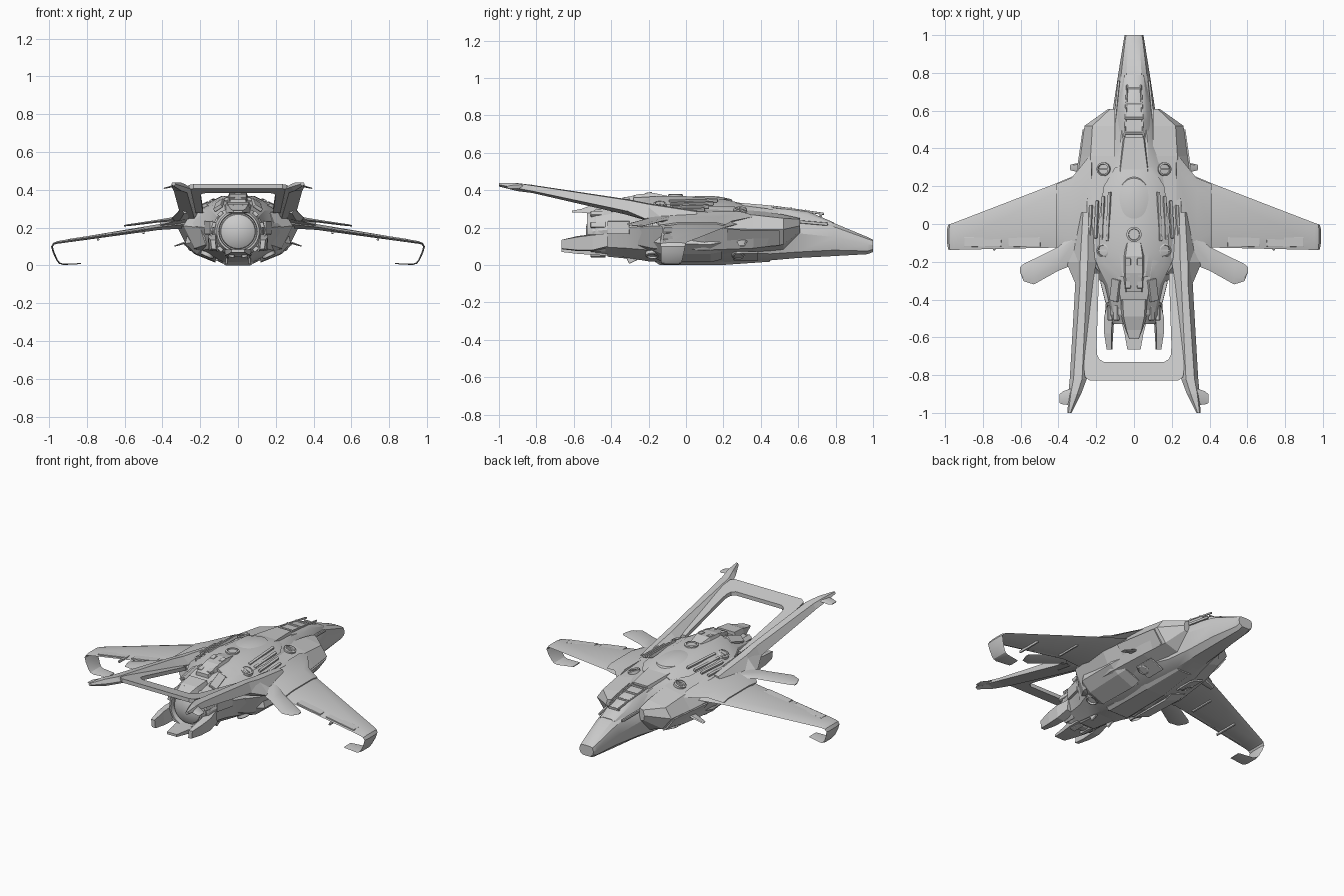
import bpy, bmesh, math
from mathutils import Matrix, Vector


def finish(name, bm, mirror=False, bevel=0, smooth=False):
    bmesh.ops.recalc_face_normals(bm, faces=bm.faces)
    me = bpy.data.meshes.new(name)
    bm.to_mesh(me)
    bm.free()
    ob = bpy.data.objects.new(name, me)
    bpy.context.collection.objects.link(ob)
    if mirror:
        ob.modifiers.new("mirror", 'MIRROR').use_mirror_merge = False
    if bevel:
        b = ob.modifiers.new("bevel", 'BEVEL')
        b.width, b.segments, b.limit_method = bevel, 2, 'ANGLE'
    if smooth:
        bpy.ops.object.select_all(action='DESELECT')
        ob.select_set(True)
        bpy.context.view_layer.objects.active = ob
        bpy.ops.object.shade_smooth_by_angle(angle=math.radians(28))
    return ob


def loft(name, rings, **kw):
    """Skin a list of equal-length point rings and cap the ends."""
    bm = bmesh.new()
    vs = [[bm.verts.new(p) for p in r] for r in rings]
    n = len(rings[0])
    for a, b in zip(vs, vs[1:]):
        for i in range(n):
            bm.faces.new((a[i], a[(i + 1) % n], b[(i + 1) % n], b[i]))
    bm.faces.new(vs[0])
    bm.faces.new(vs[-1][::-1])
    return finish(name, bm, **kw)


def body(name, rows, **kw):
    """Symmetric loft along y; each row is y, then (x, z) pairs from top to bottom."""
    rings = []
    for y, *p in rows:
        half = [(p[i], p[i + 1]) for i in range(0, len(p), 2)]
        rings.append([(x, y, z) for x, z in half] + [(-x, y, z) for x, z in half[::-1]])
    return loft(name, rings, **kw)


def side(name, rows, **kw):
    """Mirrored loft along y; each row is y, then (x, z) pairs around the section."""
    return loft(name, [[(p[i], y, p[i + 1]) for i in range(0, len(p), 2)] for y, *p in rows],
                mirror=True, **kw)


def wing(name, st, mirror=True):
    """Thin aerofoil along an x-z path; stations are x, z, leading y, trailing y, thickness."""
    rings = []
    for i, (x, z, le, te, t) in enumerate(st):
        a, b = st[max(i - 1, 0)], st[min(i + 1, len(st) - 1)]
        d = Vector((b[0] - a[0], b[1] - a[1])).normalized()
        nx, nz = -d.y * t / 2, d.x * t / 2
        ys = [le - (le - te) * f for f in (0.15, 0.75)]
        rings.append([(x, le, z), (x + nx, ys[0], z + nz), (x + nx, ys[1], z + nz), (x, te, z),
                      (x - nx, ys[1], z - nz), (x - nx, ys[0], z - nz)])
    return loft(name, rings, mirror=mirror, smooth=True)


def box(name, loc, size, rot=(0, 0, 0), mirror=False, bevel=0.004):
    bm = bmesh.new()
    m = Matrix.Translation(loc)
    for a, ax in zip(rot, 'XYZ'):
        m = m @ Matrix.Rotation(math.radians(a), 4, ax)
    bmesh.ops.create_cube(bm, size=1, matrix=m @ Matrix.Diagonal((*size, 1)))
    return finish(name, bm, mirror=mirror, bevel=bevel)


def turned(name, loc, prof, axis='Z', tilt=0, mirror=False, seg=32, sx=1, sy=1):
    """Surface of revolution from (radius, height) pairs, turned to an axis."""
    m = Matrix.Translation(loc) @ Matrix.Rotation(math.radians(tilt), 4, 'Y')
    if axis == 'Y':
        m = m @ Matrix.Rotation(math.radians(90), 4, 'X')
    rings = [[m @ Vector((r * sx * math.cos(2 * math.pi * k / seg),
                          r * sy * math.sin(2 * math.pi * k / seg), h)) for k in range(seg)]
             for r, h in prof]
    return loft(name, rings, mirror=mirror, smooth=True)


# Main hull from nose to engine
body("fuselage", [
    (1.0, .025, .135, .042, .13, .05, .108, .045, .085, .025, .07),
    (.97, .03, .15, .047, .14, .055, .11, .048, .075, .028, .058),
    (.79, .04, .225, .068, .205, .084, .15, .07, .08, .04, .048),
    (.60, .055, .27, .09, .235, .113, .17, .09, .07, .05, .038),
    (.45, .07, .30, .12, .25, .14, .18, .12, .06, .06, .025),
    (.25, .08, .325, .19, .275, .25, .2, .19, .07, .08, .018),
    (.0, .10, .35, .21, .295, .28, .21, .2, .065, .08, .01),
    (-.20, .10, .35, .2, .295, .26, .21, .19, .08, .08, .02),
    (-.32, .08, .34, .14, .29, .165, .2, .14, .09, .07, .04),
    (-.50, .06, .285, .105, .255, .13, .18, .105, .1, .06, .065)], smooth=True)
loft("nose_cap", [[(sx * x, y, z) for sx, z in ((1, t), (1, b), (-1, b), (-1, t))]
                  for y, x, t, b in ((1.0, .032, .125, .078), (.95, .04, .14, .07))])

# Canopy glazing with frames
body("canopy", [
    (.79, .03, .228, .05, .222, .06, .20), (.65, .042, .288, .065, .27, .088, .22),
    (.55, .045, .302, .072, .28, .098, .23), (.42, .05, .31, .08, .285, .11, .24)], smooth=True)
for i, (y, w, z) in enumerate(((.72, .038, .262), (.64, .046, .29), (.56, .05, .303), (.48, .052, .309))):
    box(f"canopy_frame_{i}", (0, y, z), (w * 2, .012, .012))
box("canopy_rail", (.043, .6, .293), (.01, .28, .012), (-8, 0, 3), True)
box("canopy_sill", (.097, .6, .232), (.012, .32, .016), (-5, 0, 6), True)

# Side intakes and shoulder blocks
side("shoulder", [
    (.61, .1, .25, .125, .245, .135, .21, .13, .18, .1, .17),
    (.52, .1, .27, .22, .25, .262, .19, .2, .11, .1, .08),
    (.36, .1, .295, .23, .268, .283, .19, .235, .09, .1, .055),
    (.10, .1, .315, .25, .283, .32, .2, .26, .08, .1, .03),
    (-.18, .1, .315, .24, .29, .29, .21, .23, .09, .1, .05),
    (-.27, .1, .30, .17, .28, .2, .2, .17, .11, .1, .07)])
side("intake_lip", [
    (.50, .2, .125, .262, .185, .272, .185, .215, .105),
    (.22, .22, .095, .3, .19, .312, .19, .235, .08)])
side("lower_pod", [
    (.19, .12, .09, .26, .15, .27, .12, .22, .07, .12, .03),
    (.13, .12, .1, .27, .155, .285, .11, .23, .06, .12, .015),
    (-.13, .12, .1, .27, .155, .28, .115, .22, .06, .12, .02),
    (-.22, .12, .1, .2, .15, .21, .13, .18, .1, .12, .06)])

# Belly keel
body("keel", [(.45, .05, .06, .06, .03, .04, .018), (.19, .09, .06, .085, .018, .06, .0),
              (-.14, .09, .06, .085, .015, .065, .0), (-.17, .08, .06, .075, .03, .06, .02),
              (-.42, .06, .09, .07, .065, .05, .045)])
box("belly_fin", (.06, -.29, .035), (.012, .05, .04), (25, 0, 0), True)
for i, y in enumerate((.32, .1, -.08)):
    box(f"belly_panel_{i}", (.15, y, .048), (.1, .13, .012), (0, -24, 0), True)

# Wings with curled tips
wing("wing_root", [(.22, .262, .38, -.22, .05), (.33, .235, .245, -.2, .045), (.41, .215, .212, -.13, .026)])
wing("main_wing", [
    (.26, .22, .28, -.16, .045), (.42, .203, .212, -.125, .03), (.955, .122, .006, -.137, .014),
    (.975, .115, -.001, -.137, .011), (.984, .1, -.005, -.135, .01), (.976, .07, -.01, -.134, .009),
    (.957, .028, -.02, -.133, .008), (.945, .013, -.025, -.132, .008), (.925, .006, -.03, -.132, .007),
    (.83, .010, -.05, -.125, .005)])
wing("rear_wing", [(.28, .252, -.02, -.2, .03), (.40, .238, -.12, -.247, .016), (.53, .22, -.185, -.32, .012),
                   (.585, .213, -.212, -.302, .01), (.603, .21, -.228, -.255, .006)])
wing("canard", [(.25, .13, .33, .27, .014), (.32, .108, .318, .28, .008), (.337, .102, .315, .285, .005)])
for i, (x, w) in enumerate(((.58, .17), (.80, .2))):
    box(f"wing_flap_{i}", (x, -.095, .181 - (x - .58) * .155), (w, .05, .016), (0, 8.7, -1), True, .002)
for i, (x, y) in enumerate(((.5, .05), (.74, -.02))):
    box(f"wing_rail_{i}", (x, y - .04, .187 - (x - .5) * .15 - .012), (.012, .16, .016), (0, 8, 0), True)

# Tail booms and the joining hoop
side("tail_boom", [
    (.06, .2, .27, .24, .29, .27, .285, .29, .255, .24, .24),
    (-.2, .2, .29, .245, .33, .285, .325, .325, .265, .23, .245),
    (-.3, .215, .31, .25, .35, .285, .345, .31, .285, .235, .265),
    (-.82, .25, .405, .275, .428, .32, .425, .34, .395, .27, .385),
    (-.90, .28, .415, .30, .438, .335, .437, .348, .41, .3, .395),
    (-1.0, .33, .43, .337, .44, .347, .44, .352, .43, .34, .42)])
side("boom_fairing", [
    (-.06, .25, .24, .27, .28, .38, .235, .33, .22), (-.2, .26, .25, .29, .315, .36, .24, .31, .235),
    (-.34, .27, .28, .29, .33, .30, .30, .285, .275)])
wing("boom_tip_fin", [(.33, .425, -.87, -.96, .012), (.375, .412, -.885, -.955, .008), (.393, .408, -.90, -.95, .005)])
rail = [((.185, -.26), (.24, -.26)), ((.198, -.64), (.26, -.64)), ((.196, -.69), (.265, -.76)),
        ((.185, -.715), (.26, -.81)), ((.16, -.73), (.235, -.828))]
rail += [((-a, b), (-c, d)) for (a, b), (c, d) in rail[::-1]]


def rise(y):
    return .295 + (-.28 - y) * .225


loft("tail_hoop", [[(a, b, rise(b) + .012), (c, d, rise(d) + .012), (c, d, rise(d) - .012),
                    (a, b, rise(b) - .012)] for (a, b), (c, d) in rail], smooth=True)

# Engine, rings and nozzle petals
turned("engine_nozzle", (0, -.46, .18), [(.11, -.06), (.135, -.02), (.135, .02), (.118, .05), (.112, .07),
                                       (.102, .07), (.098, .03)], 'Y', seg=40)
turned("engine_core", (0, -.49, .18), [(.1, -.01), (.09, .02), (.065, .035), (.02, .045)], 'Y', seg=40)
for k in range(12):
    a = math.tau * (k + .5) / 12
    box(f"engine_rib_{k}", (.132 * math.cos(a), -.47, .18 + .132 * math.sin(a)), (.02, .08, .03),
        (0, -math.degrees(a), 0))
side("side_petal", [
    (-.42, .1, .09, .1, .17, .14, .17, .15, .1), (-.5, .105, .075, .115, .165, .16, .16, .155, .08),
    (-.58, .11, .075, .12, .155, .158, .15, .15, .08), (-.665, .115, .085, .12, .135, .145, .135, .14, .088)])
body("lower_petal", [(-.42, .075, .095, .07, .05), (-.5, .07, .085, .065, .055),
                     (-.58, .05, .085, .05, .06), (-.665, .035, .085, .035, .07)])
body("upper_petal", [(-.4, .06, .335, .08, .28), (-.49, .055, .325, .07, .275),
                     (-.56, .04, .30, .045, .28), (-.61, .025, .29, .025, .28)])

# Dorsal deck, dome and spine
body("dorsal_deck", [(.30, .06, .33, .1, .31), (.2, .08, .352, .16, .31), (.0, .085, .368, .19, .32),
                     (-.15, .08, .368, .18, .32), (-.28, .06, .36, .12, .32)], smooth=True)
turned("dorsal_dome", (0, .1, .34), [(1, 0), (.95, .012), (.6, .024), (.2, .03)], sx=.1, sy=.15)
turned("dorsal_port", (0, -.055, .365), [(.04, 0), (.04, .012), (.03, .015), (.028, .008)])
body("front_spine", [(.46, .05, .318, .06, .29), (.26, .075, .335, .085, .3)])
body("rear_spine", [(-.1, .035, .37, .05, .35), (-.17, .045, .385, .06, .35), (-.26, .045, .378, .06, .34),
                    (-.36, .04, .35, .05, .3)])
for i in range(3):
    box(f"spine_vent_{i}", (.032, -.2 - i * .06, .378 - i * .012), (.03, .04, .02), (8, 0, 0), True)
for i in range(4):
    box(f"deck_rib_{i}", (.135 + i * .032, .04 - i * .008, .343 - i * .016), (.016, .26 - i * .03, .018),
        (0, 24, 3), True)
box("rear_panel", (.1, -.35, .32), (.05, .12, .02), (12, 35, 8), True)
box("flank_panel", (.155, -.36, .2), (.02, .12, .07), (0, 0, -14), True)

# Round lift thrusters above and below
ring = [(.036, -.02), (.036, .014), (.028, .018), (.026, .006)]
for y, z in ((.29, .287), (-.14, .316)):
    turned(f"upper_thruster_{y}", (.16, y, z), ring, tilt=18, mirror=True, seg=24)
    box(f"upper_thruster_bar_{y}", (.163, y, z + .01), (.056, .01, .01), (0, 18, 0), True, 0)
for y, z in ((.28, .06), (-.18, .062)):
    turned(f"lower_thruster_{y}", (.16, y, z), ring, tilt=156, mirror=True, seg=24)
